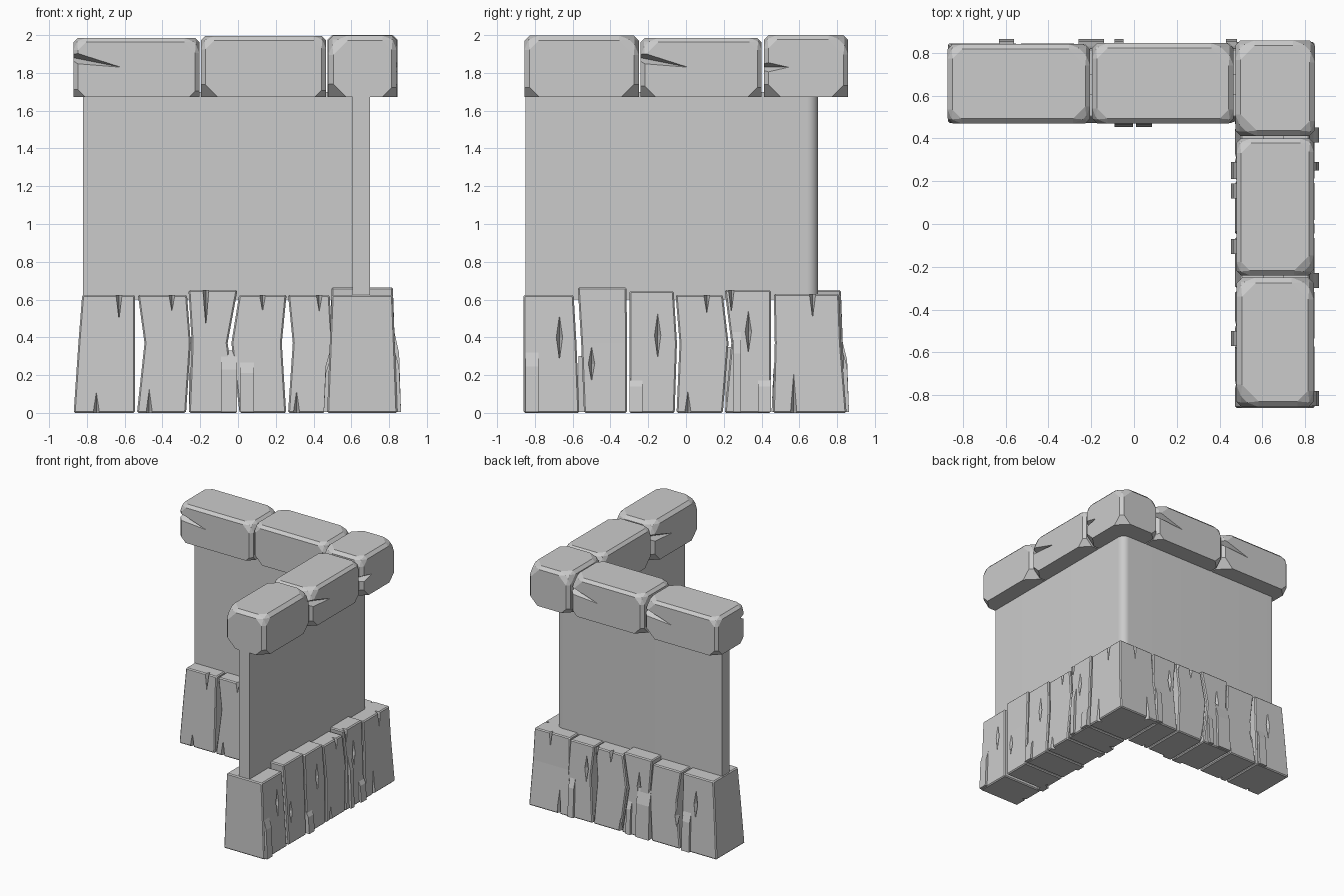
import bpy, bmesh, random
from mathutils import Vector

cube = bpy.data.objects.get("Cube")
if cube:
    bpy.data.objects.remove(cube, do_unlink=True)
random.seed(4)

CENTRE = 0.658          # centre line of both arms of the L
FOOT, HEAD = 0.186, 0.162   # half depth of a plank at bottom and top

grey = bpy.data.materials.new("stone_grey")
grey.use_nodes = True
COLOUR = (0.6, 0.6, 0.6, 1)
grey.diffuse_color = COLOUR
grey.node_tree.nodes["Principled BSDF"].inputs["Base Color"].default_value = COLOUR


def place(arm, s, d, z):
    """Along the arm, outward from its centre line, and up."""
    return Vector((s, CENTRE + d, z) if arm == "back" else (CENTRE + d, s, z))


def finish(name, bm):
    bmesh.ops.recalc_face_normals(bm, faces=bm.faces)
    mesh = bpy.data.meshes.new(name)
    bm.to_mesh(mesh)
    bm.free()
    mesh.materials.append(grey)
    obj = bpy.data.objects.new(name, mesh)
    bpy.context.collection.objects.link(obj)
    return obj


def add_hull(bm, points):
    verts = [bm.verts.new(p) for p in points]
    bmesh.ops.convex_hull(bm, input=verts)


def add_crack(bm, arm, s, d, z, wide, high, deep, tilt=0):
    """Slim eight-sided cutter centred on a face."""
    add_hull(bm, [place(arm, s + a * wide, d, z + a * tilt) for a in (-1, 1)]
             + [place(arm, s, d + a * deep, z) for a in (-1, 1)]
             + [place(arm, s, d, z + a * high) for a in (-1, 1)])


def carve(obj, cutter):
    cutter.hide_render = True
    mod = obj.modifiers.new("cracks", "BOOLEAN")
    mod.operation, mod.solver, mod.object = "DIFFERENCE", "EXACT", cutter
    bpy.context.view_layer.objects.active = obj
    bpy.ops.object.modifier_apply(modifier=mod.name)


def discard(obj):
    bpy.data.objects.remove(obj, do_unlink=True)


# Wall: L-shaped slab with a rounded outer corner
bm = bmesh.new()
inner, outer = 0.605, 0.70
plan = [(-0.82, inner), (inner, inner), (inner, -0.85),
        (outer, -0.85), (outer, outer), (-0.82, outer)]
base = bm.faces.new([bm.verts.new((x, y, 0.6)) for x, y in plan])
top = bmesh.ops.extrude_face_region(bm, geom=[base])["geom"]
bmesh.ops.translate(bm, vec=(0, 0, 1.1), verts=[v for v in top if isinstance(v, bmesh.types.BMVert)])
corner = [e for e in bm.edges if all(min(v.co.x, v.co.y) > 0.65 for v in e.verts)]
bmesh.ops.bevel(bm, geom=corner, offset=0.06, segments=8, profile=0.5, affect="EDGES")
wall = finish("wall", bm)
bpy.context.view_layer.objects.active = wall
wall.select_set(True)
bpy.ops.object.shade_smooth_by_angle()
wall.select_set(False)

# Cracks in the planks: position along arm, height, half length
inner_cracks = [(-.63, .63, .15), (-.35, .63, .10), (-.17, .66, .24), (.13, .63, .10),
                (.43, .63, .10), (-.75, 0, .12), (-.47, 0, .14), (.31, 0, .13)]
outer_cracks = [(-.67, .40, .13), (-.50, .26, .10), (-.15, .41, .13), (.33, .43, .12),
                (.11, .63, .11), (.67, .63, .14), (.24, .66, .14), (.01, 0, .13), (.57, 0, .26)]
bm = bmesh.new()
for arm in ("back", "side"):
    for side, cracks in ((-1, inner_cracks), (1, outer_cracks)):
        for s, z, high in cracks:
            d = side * (FOOT + (HEAD - FOOT) * z / 0.63)
            add_crack(bm, arm, s, d, z, 0.017, high, 0.04)
cutter = finish("crack_cutter", bm)

# Planks: left edge and right edge at bottom, middle and top, then height
planks = {
    "back": [((-.87, -.845, -.825), (-.545, -.545, -.545), .625),
             ((-.535, -.495, -.53), (-.275, -.25, -.27), .625),
             ((-.26, -.245, -.262), (-.003, -.055, -.003), .65),
             ((.008, -.035, .006), (.255, .232, .257), .625),
             ((.265, .29, .265), (.46, .50, .485), .625)],
    "side": [((-.86, -.86, -.86), (-.565, -.58, -.595), .625),
             ((-.54, -.555, -.573), (-.312, -.312, -.315), .665),
             ((-.30, -.30, -.30), (-.06, -.048, -.065), .645),
             ((-.05, -.034, -.055), (.195, .225, .195), .625),
             ((.205, .24, .205), (.45, .45, .45), .65),
             ((.46, .47, .465), (.85, .82, .81), .63)]}
for arm, rows in planks.items():
    for i, (left, right, height) in enumerate(rows, 1):
        bm = bmesh.new()
        rings = []
        for a, b, z, d in zip(left, right, (0, 0.37, height), (FOOT, 0.172, HEAD)):
            rings.append([bm.verts.new(place(arm, s, t, z))
                          for s, t in ((a, -d), (b, -d), (b, d), (a, d))])
        for low, high in zip(rings, rings[1:]):
            for k in range(4):
                n = (k + 1) % 4
                bm.faces.new((low[k], low[n], high[n], high[k]))
        bm.faces.new(rings[0])
        bm.faces.new(rings[-1])
        bmesh.ops.recalc_face_normals(bm, faces=bm.faces)
        sharp = [e for e in bm.edges if e.calc_face_angle() > 0.8]
        bmesh.ops.bevel(bm, geom=sharp, offset=0.008, segments=1, affect="EDGES")
        carve(finish(f"{arm}_plank_{i}", bm), cutter)
discard(cutter)

# Split slivers standing proud of the planks: arm, side, start, end, top
slivers = [("back", -1, -.09, -.005, .33), ("back", -1, .01, .085, .30),
           ("back", 1, -.63, -.56, .35), ("back", 1, -.26, -.14, .40),
           ("back", 1, -.09, -.05, .30), ("back", 1, .43, .48, .35),
           ("side", -1, .21, .29, .35), ("side", -1, .12, .19, .30),
           ("side", -1, -.14, -.07, .30), ("side", -1, -.57, -.50, .30),
           ("side", 1, .38, .45, .20), ("side", 1, .25, .29, .45),
           ("side", 1, -.30, -.23, .20), ("side", 1, -.85, -.78, .35)]
for i, (arm, side, a, b, high) in enumerate(slivers, 1):
    bm = bmesh.new()
    add_hull(bm, [place(arm, s, side * d, z) for s in (a, b)
                  for d, z in ((.15, .005), (.205, .005), (.195, high * .7), (.165, high), (.15, high))])
    finish(f"plank_sliver_{i}", bm)

# Cap stones: arm, start, end, inner and outer depth, top, then cracks (side, end)
stones = [("back", -.87, -.205, -.188, .182, 1.985, [(-1, 0), (1, 1)]),
          ("back", -.195, .465, -.188, .187, 1.995, [(1, 1)]),
          ("side", .412, .858, -.185, .187, 2.0, [(1, 0)]),
          ("side", -.24, .40, -.18, .182, 1.985, [(1, 0)]),
          ("side", -.855, -.25, -.18, .182, 1.998, [(-1, 1)])]
for i, (arm, a, b, near, far, height, cracks) in enumerate(stones, 1):
    bm = bmesh.new()
    add_hull(bm, [place(arm, s, d, z) for s in (a, b) for d in (near, far) for z in (1.672, height)])
    bmesh.ops.dissolve_limit(bm, angle_limit=0.02, verts=bm.verts, edges=bm.edges)
    # Cut corners unevenly, then soften all edges but the lower ones
    for v in list(bm.verts):
        bmesh.ops.bevel(bm, geom=[v], offset=random.uniform(0.05, 0.1), segments=1, affect="VERTICES")
    upper = [e for e in bm.edges if max(v.co.z for v in e.verts) > 1.8]
    bmesh.ops.bevel(bm, geom=upper, offset=0.032, segments=1, affect="EDGES", clamp_overlap=True)
    stone = finish(f"cap_stone_{i}", bm)
    bm = bmesh.new()
    for side, end in cracks:
        tilt = 0.05 if end else -0.05
        add_crack(bm, arm, b if end else a, far if side > 0 else near,
                  1.88 if b - a > 0.5 else 1.83, 0.25 if b - a > 0.5 else 0.13,
                  0.03, 0.06, tilt if b - a > 0.5 else 0)
    cutter = finish("stone_cutter", bm)
    carve(stone, cutter)
    discard(cutter)
